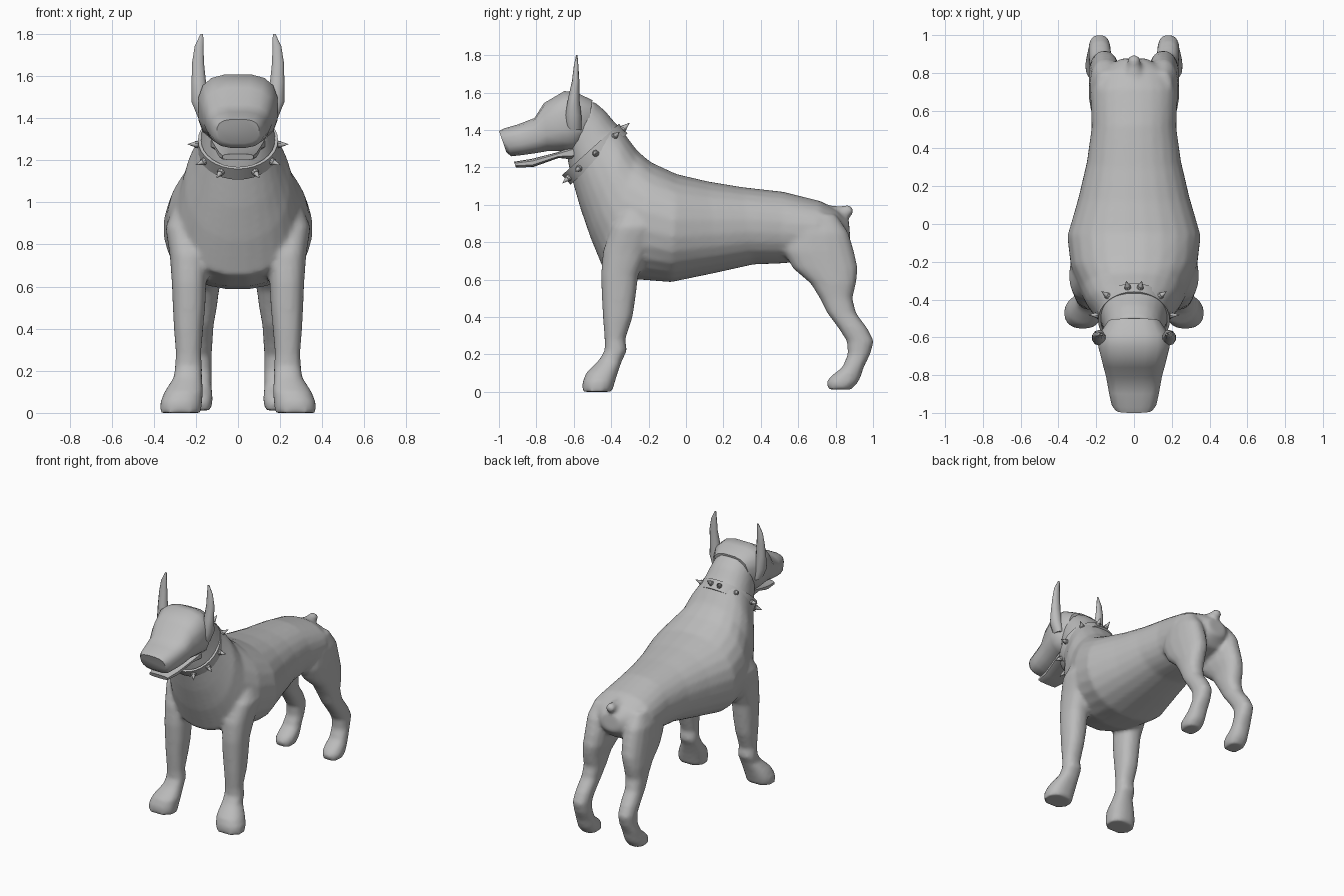
import bpy, bmesh, math
from mathutils import Vector, Matrix

if "Cube" in bpy.data.objects:
    bpy.data.objects.remove(bpy.data.objects["Cube"], do_unlink=True)

grey = bpy.data.materials.new("plain grey")
grey.use_nodes = True
grey.diffuse_color = (0.5, 0.5, 0.5, 1)
grey.node_tree.nodes["Principled BSDF"].inputs["Base Color"].default_value = (0.5, 0.5, 0.5, 1)


def finish(bm, name, angle=50):
    bmesh.ops.recalc_face_normals(bm, faces=bm.faces)
    mesh = bpy.data.meshes.new(name)
    bm.to_mesh(mesh)
    bm.free()
    mesh.materials.append(grey)
    obj = bpy.data.objects.new(name, mesh)
    bpy.context.collection.objects.link(obj)
    select([obj])
    bpy.ops.object.shade_smooth_by_angle(angle=math.radians(angle))
    return obj


def select(objs):
    bpy.ops.object.select_all(action='DESELECT')
    for o in objs:
        o.select_set(True)
    bpy.context.view_layer.objects.active = objs[0]


def signed_pow(v, e):
    return math.copysign(abs(v) ** e, v)


def loft(name, rings, sides=16, square=0.85, angle=50):
    """Each ring: centre, half-axis u, half-axis v."""
    bm = bmesh.new()
    loops = []
    for c, u, v in rings:
        loop = []
        for i in range(sides):
            t = 2 * math.pi * (i + 0.5) / sides
            loop.append(bm.verts.new(c + u * signed_pow(math.cos(t), square)
                                     + v * signed_pow(math.sin(t), square)))
        loops.append(loop)
    for a, b in zip(loops, loops[1:]):
        for i in range(sides):
            j = (i + 1) % sides
            bm.faces.new((a[i], a[j], b[j], b[i]))
    bm.faces.new(loops[0])
    bm.faces.new(loops[-1])
    return finish(bm, name, angle)


def spine(rows):
    """Rows: top y, top z, bottom y, bottom z, half width."""
    out = []
    for ty, tz, by, bz, w in rows:
        top, bot = Vector((0, ty, tz)), Vector((0, by, bz))
        out.append(((top + bot) / 2, Vector((w, 0, 0)), (top - bot) / 2))
    return out


def column(rows, side):
    """Rows: height, y range, x range."""
    return [(Vector((side * (x0 + x1) / 2, (y0 + y1) / 2, z)),
             Vector(((x1 - x0) / 2, 0, 0)), Vector((0, (y1 - y0) / 2, 0)))
            for z, y0, y1, x0, x1 in rows]


# Torso and neck
torso = loft("body", spine([
    (.87, .92, .88, .80, .07), (.81, .97, .81, .73, .18), (.72, 1.02, .68, .70, .23),
    (.52, 1.07, .50, .685, .225), (.30, 1.095, .36, .68, .25), (.12, 1.125, .16, .635, .295),
    (-.05, 1.165, -.08, .585, .355), (-.19, 1.23, -.27, .60, .335), (-.26, 1.29, -.44, .65, .285),
    (-.32, 1.37, -.51, .82, .25), (-.35, 1.41, -.565, .98, .21), (-.38, 1.44, -.605, 1.12, .18),
    (-.43, 1.50, -.625, 1.2, .165), (-.50, 1.56, -.64, 1.28, .15)]), 24, 0.9)

# Legs
FRONT = [(1.0, -.33, -.15, .18, .30), (.88, -.40, -.14, .16, .345), (.75, -.445, -.20, .14, .325),
         (.62, -.455, -.255, .15, .315), (.5, -.45, -.27, .155, .31), (.4, -.445, -.285, .165, .305),
         (.28, -.435, -.325, .175, .295), (.22, -.435, -.315, .17, .30), (.17, -.465, -.34, .17, .305),
         (.1, -.535, -.365, .165, .35), (.05, -.555, -.38, .17, .37), (0, -.555, -.395, .175, .37)]
HIND = [(.95, .60, .80, .10, .20), (.85, .54, .87, .07, .235), (.75, .52, .90, .06, .24),
        (.66, .57, .92, .07, .24), (.58, .665, .91, .09, .24), (.5, .715, .89, .10, .235),
        (.42, .755, .91, .115, .235), (.34, .815, .97, .12, .24), (.27, .86, 1.005, .125, .24),
        (.2, .865, .985, .125, .24), (.13, .835, .95, .125, .25), (.08, .77, .935, .12, .255),
        (.05, .75, .92, .12, .26), (.012, .76, .885, .13, .25)]
parts = [torso]
for s in (-1, 1):
    parts.append(loft("front_leg", column(FRONT, s)))
    parts.append(loft("hind_leg", column(HIND, s)))

# Docked tail
parts.append(loft("tail", spine([
    (.70, 1.02, .74, .92, .08), (.78, .995, .80, .92, .05), (.83, .995, .84, .93, .035),
    (.87, 1.0, .88, .935, .034), (.895, .985, .895, .95, .02)]), 12, 1))

# Weld the body, legs and tail into one skin
select(parts)
bpy.ops.object.join()
weld = torso.modifiers.new("weld", 'REMESH')
weld.mode = 'VOXEL'
weld.voxel_size = 0.014
weld.use_smooth_shade = True
relax = torso.modifiers.new("relax", 'SMOOTH')
relax.factor = 0.5
relax.iterations = 5

# Head with long muzzle, and the open lower jaw
loft("head", spine([
    (-.50, 1.56, -.54, 1.32, .14), (-.58, 1.60, -.61, 1.28, .19), (-.65, 1.61, -.66, 1.285, .19),
    (-.76, 1.545, -.74, 1.285, .165), (-.81, 1.465, -.80, 1.275, .15), (-.90, 1.43, -.87, 1.265, .135),
    (-.97, 1.41, -.935, 1.258, .12), (-1.0, 1.395, -.96, 1.28, .10)]), 16, 0.7)
loft("lower_jaw", spine([
    (-.60, 1.32, -.60, 1.24, .13), (-.69, 1.28, -.68, 1.25, .115), (-.82, 1.247, -.82, 1.20, .09),
    (-.92, 1.23, -.91, 1.20, .075)]), 12, 0.6)

# Upright cropped ears
EAR = [(1.40, -.64, -.56, .14, .19), (1.48, -.645, -.56, .14, .224), (1.57, -.63, -.57, .15, .222),
       (1.66, -.61, -.57, .16, .22), (1.74, -.60, -.575, .163, .207), (1.80, -.588, -.58, .165, .178)]
for s, side in ((1, "left"), (-1, "right")):
    loft(side + "_ear", column(EAR, s), 10, 1)

# Tilted collar band
tilt = Matrix.Translation((0, -.488, 1.27)) @ Matrix.Rotation(math.radians(42), 4, 'X')
RX, RY, HALF, SEGS = 0.19, 0.205, 0.034, 32
bm = bmesh.new()
section = [(0, -HALF), (0, HALF), (-.015, HALF), (-.015, -HALF)]
band = []
for i in range(SEGS):
    a = 2 * math.pi * i / SEGS
    band.append([bm.verts.new(tilt @ Vector(((RX + d) * math.sin(a), -(RY + d) * math.cos(a), h)))
                 for d, h in section])
for i in range(SEGS):
    p, q = band[i], band[(i + 1) % SEGS]
    for k in range(4):
        m = (k + 1) % 4
        bm.faces.new((p[k], p[m], q[m], q[k]))
finish(bm, "collar", 35)

# Spikes around the collar
bm = bmesh.new()
for deg in (25, 57, 92, 134, 170):
    for s in (-1, 1):
        a = math.radians(deg * s)
        out = Vector((math.sin(a), -math.cos(a), 0))
        for r1, r2, length, start in ((.018, .016, .014, 0), (.014, .001, .038, .012)):
            place = Matrix.Translation(Vector((RX * out.x, RY * out.y, 0)) + out * (start + length / 2))
            bmesh.ops.create_cone(bm, cap_ends=True, segments=10, radius1=r1, radius2=r2, depth=length,
                                  matrix=tilt @ place @ out.to_track_quat('Z', 'Y').to_matrix().to_4x4())
finish(bm, "collar_spikes", 35)
